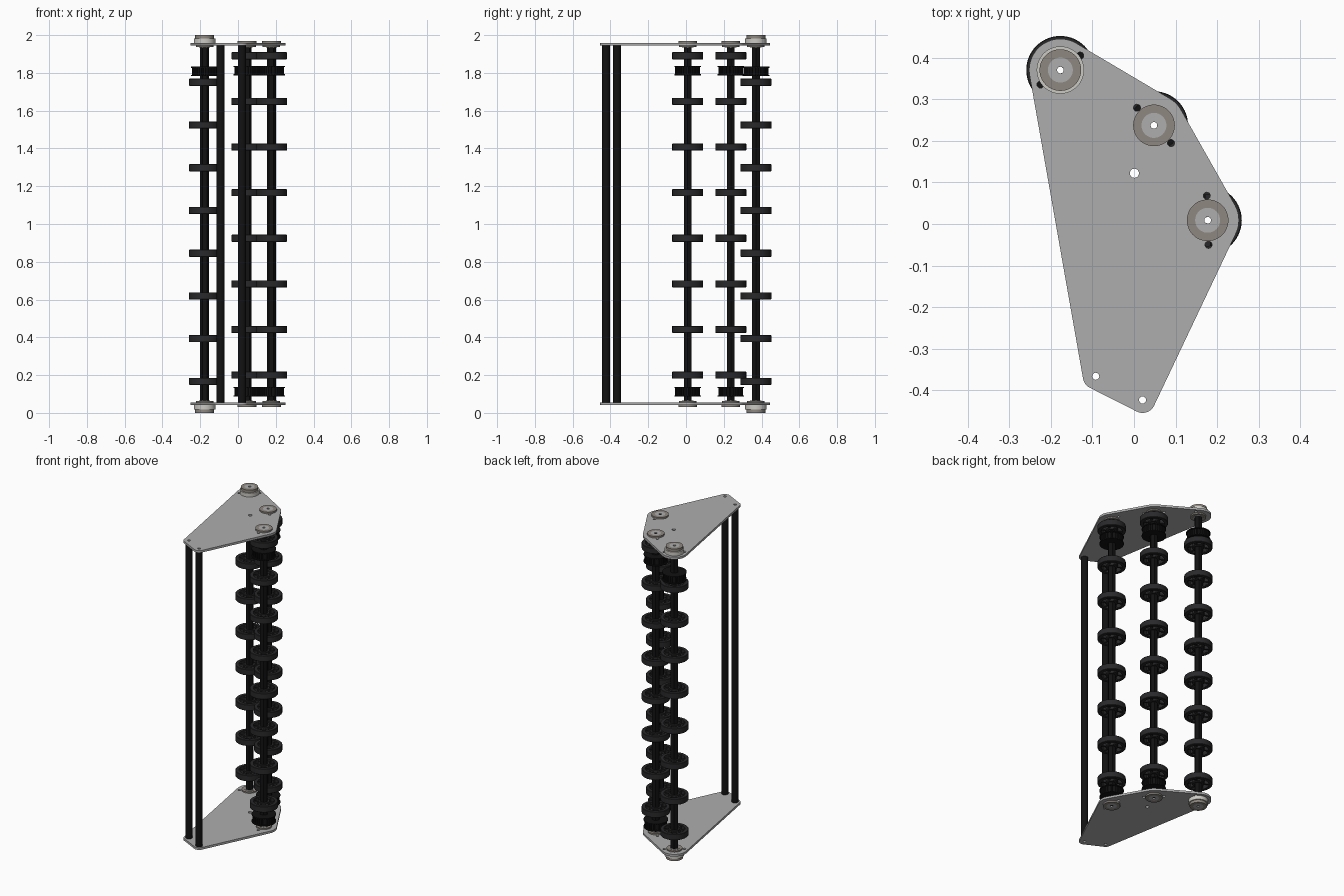
import bpy, bmesh
from math import sin, cos, pi, radians
from mathutils import Vector

if "Cube" in bpy.data.objects:
    bpy.data.objects.remove(bpy.data.objects["Cube"])

def material(name, c):
    m = bpy.data.materials.new(name)
    m.diffuse_color = (*c, 1)
    m.use_nodes = True
    m.node_tree.nodes["Principled BSDF"].inputs["Base Color"].default_value = m.diffuse_color
    return m

PLATE = material("plate_grey", (0.42, 0.42, 0.42))
BEARING = material("bearing_bronze", (0.27, 0.245, 0.215))
SILVER = material("light_metal", (0.6, 0.59, 0.55))
BLACK = material("black_metal", (0.006, 0.006, 0.006))
RUBBER = material("dark_rubber", (0.022, 0.022, 0.024))

SHAFT_A, SHAFT_B, SHAFT_C = (-0.177, 0.370), (0.048, 0.237), (0.177, 0.009)
RODS = [(-0.092, -0.366), (0.0205, -0.423)]
PLATE_Z = 0.041, 0.055

def circle(r, n=32, c=(0, 0), turn=0.0):
    return [(c[0] + r * cos(turn + 2 * pi * i / n), c[1] + r * sin(turn + 2 * pi * i / n)) for i in range(n)]

def finish(mesh, mat):
    bm = bmesh.new()
    bm.from_mesh(mesh)
    bmesh.ops.remove_doubles(bm, verts=bm.verts, dist=1e-5)
    bmesh.ops.recalc_face_normals(bm, faces=bm.faces)
    bm.to_mesh(mesh)
    bm.free()
    mesh.materials.clear()
    mesh.materials.append(mat)
    mesh.shade_smooth()
    mesh.set_sharp_from_angle(angle=radians(30))
    return mesh

def prism(name, outlines, z0, z1, mat):
    """Outer outline plus hole outlines, extruded from z0 to z1."""
    cu = bpy.data.curves.new(name, 'CURVE')
    cu.dimensions, cu.fill_mode, cu.extrude = '2D', 'BOTH', (z1 - z0) / 2
    for pts in outlines:
        s = cu.splines.new('POLY')
        s.points.add(len(pts) - 1)
        for p, (x, y) in zip(s.points, pts):
            p.co = (x, y, 0, 1)
        s.use_cyclic_u = True
    tmp = bpy.data.objects.new(name, cu)
    mesh = bpy.data.meshes.new_from_object(tmp)
    bpy.data.objects.remove(tmp)
    bpy.data.curves.remove(cu)
    for v in mesh.vertices:
        v.co.z += (z0 + z1) / 2
    return finish(mesh, mat)

def lathe(name, profile, mat, n=48):
    """Closed (radius, z) profile turned into a ring."""
    k = len(profile)
    verts = [(r * cos(2 * pi * i / n), r * sin(2 * pi * i / n), z) for i in range(n) for r, z in profile]
    faces = [(i * k + j, (i + 1) % n * k + j, (i + 1) % n * k + (j + 1) % k, i * k + (j + 1) % k)
             for i in range(n) for j in range(k)]
    mesh = bpy.data.meshes.new(name)
    mesh.from_pydata(verts, [], faces)
    return finish(mesh, mat)

def put(name, mesh, xy=(0, 0), z=0.0, flip=False, turn=0.0):
    o = bpy.data.objects.new(name, mesh)
    o.location = (*xy, z)
    o.rotation_euler = (pi if flip else 0, 0, turn)
    bpy.context.collection.objects.link(o)
    return o

# End plates: rounded hull around shafts and rods, with through holes
def hull(discs):
    bm = bmesh.new()
    pts = [p for c, r in discs for p in circle(r, 64, c)]
    pts = sorted(set(pts))
    def half(seq):
        h = []
        for p in seq:
            while len(h) > 1 and (h[-1][0]-h[-2][0])*(p[1]-h[-2][1]) - (h[-1][1]-h[-2][1])*(p[0]-h[-2][0]) <= 0:
                h.pop()
            h.append(p)
        return h[:-1]
    bm.free()
    return half(pts) + half(pts[::-1])

outline = hull([(c, 0.075) for c in (SHAFT_A, SHAFT_B, SHAFT_C)] + [(c, 0.031) for c in RODS])
holes = [circle(0.0085, 20, c) for c in RODS] + [circle(0.011, 24, (0.001, 0.122))]
for c, ang in ((SHAFT_A, 36), (SHAFT_B, 134), (SHAFT_C, 92)):
    holes.append(circle(0.046, 48, c))
    for a in (radians(ang), radians(ang) + pi):
        holes.append(circle(0.0085, 20, (c[0] + 0.059 * cos(a), c[1] + 0.059 * sin(a))))
plate = prism("end_plate", [outline] + holes, *PLATE_Z, PLATE)
put("bottom_plate", plate)
put("top_plate", plate, z=2 - PLATE_Z[0] - PLATE_Z[1])

# Hollow spacer rods
rod = lathe("spacer_rod", [(0.0085, PLATE_Z[1]), (0.021, PLATE_Z[1]), (0.021, 2 - PLATE_Z[1]), (0.0085, 2 - PLATE_Z[1])], BLACK, 32)
for c in RODS:
    put("spacer_rod", rod, c)

# Hex shafts with a round bore
short = prism("hex_shaft", [circle(0.0237, 6), circle(0.008, 20)], 0.036, 1.964, BLACK)
long = prism("long_hex_shaft", [circle(0.0237, 6), circle(0.008, 20)], 0.008, 1.992, BLACK)

# Spoked wheel: solid rim and hub, six windows
def window(a, w_in, w_out):
    n = 6
    arc = lambda r, w: [(r * cos(a + w * (2 * i / n - 1)), r * sin(a + w * (2 * i / n - 1))) for i in range(n + 1)]
    return arc(0.036, w_in) + arc(0.061, w_out)[::-1]

web = prism("wheel_web", [circle(0.063, 48), circle(0.022, 6)] +
            [window(i * pi / 3, 0.34, 0.41) for i in range(6)], -0.014, 0.014, RUBBER)
tyre = lathe("wheel_tyre", [(0.0615, -0.019), (0.080, -0.019), (0.082, -0.017), (0.082, 0.017),
                            (0.080, 0.019), (0.0615, 0.019)], RUBBER, 56)
hub = lathe("wheel_hub", [(0.022, -0.019), (0.033, -0.019), (0.033, 0.019), (0.022, 0.019)], RUBBER, 32)

# Toothed pulley with two flanges
teeth = []
for i in range(30):
    for f, r in ((0, 0.066), (0.4, 0.066), (0.5, 0.061), (0.9, 0.061)):
        a = 2 * pi * (i + f) / 30
        teeth.append((r * cos(a), r * sin(a)))
pulley_core = prism("pulley_teeth", [teeth, circle(0.022, 6)], -0.021, 0.021, BLACK)
pulley_flange = lathe("pulley_flange", [(0.022, -0.003), (0.071, -0.003), (0.071, 0.003), (0.022, 0.003)], BLACK)

# Bearings, z measured outward from the plate's outer face
bearing = lathe("bearing", [(0.030, -0.022), (0.046, -0.022), (0.046, 0), (0.050, 0), (0.050, 0.010), (0.030, 0.010)], BEARING)
race = lathe("bearing_race", [(0.008, -0.024), (0.030, -0.024), (0.030, 0.010), (0.008, 0.010)], PLATE)
collar = lathe("drive_collar", [(0.046, 0.0), (0.057, 0.0), (0.057, 0.024), (0.046, 0.024)], SILVER)
cap = lathe("collar_bearing", [(0.030, 0.0), (0.050, 0.0), (0.050, 0.041), (0.030, 0.041)], BEARING)
cap_race = lathe("collar_race", [(0.008, 0.0), (0.030, 0.0), (0.030, 0.041), (0.008, 0.041)], PLATE)

def roller(tag, c, z0, step, pulleys, shaft, turn):
    put(tag + "_shaft", shaft, c, turn=turn)
    for i in range(8):
        z = z0 + i * step
        put(tag + "_wheel_web", web, c, z, turn=turn)
        put(tag + "_wheel_tyre", tyre, c, z, turn=turn)
        put(tag + "_wheel_hub", hub, c, z, turn=turn)
    for z in pulleys:
        put(tag + "_pulley_teeth", pulley_core, c, z, turn=turn)
        for d in (-0.022, 0.022):
            put(tag + "_pulley_flange", pulley_flange, c, z + d)
    for z, flip in ((2 - PLATE_Z[0], False), (PLATE_Z[0], True)):
        put(tag + "_bearing", bearing, c, z, flip)
        put(tag + "_bearing_race", race, c, z, flip)
        if c == SHAFT_A:
            for part in (collar, cap, cap_race):
                put(tag + "_" + part.name, part, c, z, flip)

roller("back_roller", SHAFT_A, 0.167, 0.2262, [1.808], long, 0)
roller("middle_roller", SHAFT_B, 0.200, 0.2415, [0.112, 1.812], short, 0)
roller("side_roller", SHAFT_C, 0.200, 0.2415, [0.112, 1.812], short, 0)
